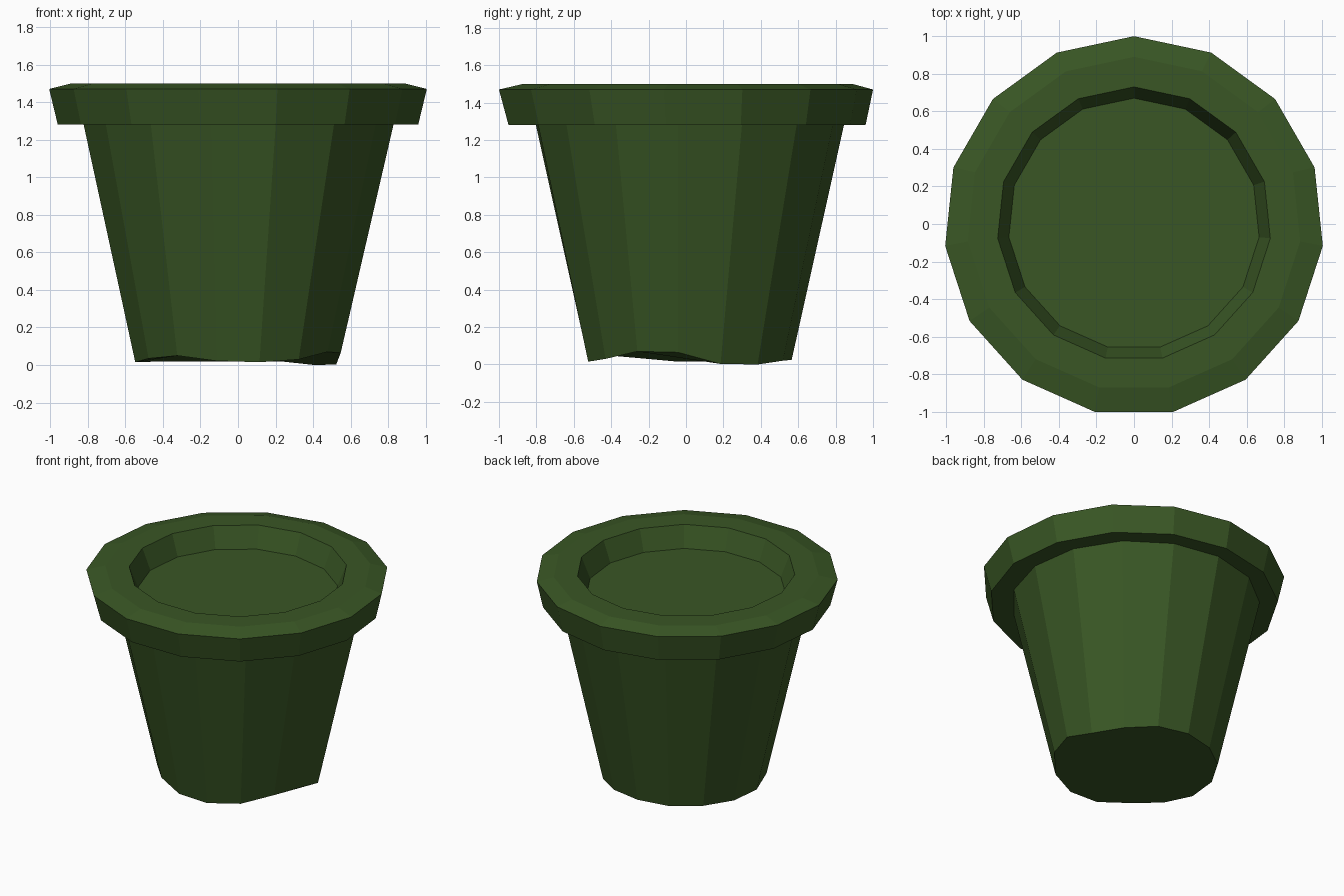
import bpy
import bmesh
from math import cos, sin, radians

SIDES = 15

cube = bpy.data.objects.get("Cube")
if cube:
    bpy.data.objects.remove(cube, do_unlink=True)

# One dark green for the whole pot
green = bpy.data.materials.new("dark_green")
green.use_nodes = True
colour = (0.041, 0.094, 0.018, 1.0)
green.diffuse_color = colour
green.node_tree.nodes["Principled BSDF"].inputs["Base Color"].default_value = colour


def ring(radius, z, shift=0.0, twist=0.0):
    """Points around the pot, clockwise from the back; z is a height or a list."""
    heights = z if isinstance(z, list) else [z] * SIDES
    points = []
    for i, h in enumerate(heights):
        a = radians(90 + twist - i * 360 / SIDES)
        points.append((radius * cos(a), radius * sin(a) + shift, h))
    return points


def loft(name, rings, cap_start=False, cap_end=False):
    """Flat-shaded skin through a list of rings."""
    bm = bmesh.new()
    loops = [[bm.verts.new(p) for p in r] for r in rings]
    for low, high in zip(loops, loops[1:]):
        for i in range(SIDES):
            j = (i + 1) % SIDES
            bm.faces.new((low[j], low[i], high[i], high[j]))
    if cap_start:
        bm.faces.new(loops[0])
    if cap_end:
        bm.faces.new(loops[-1][::-1])
    mesh = bpy.data.meshes.new(name)
    bm.to_mesh(mesh)
    bm.free()
    mesh.materials.append(green)
    obj = bpy.data.objects.new(name, mesh)
    bpy.context.collection.objects.link(obj)
    return obj


# Tapered body with an uneven, hand-cut foot
foot = [0.025, 0.02, 0.0, 0.003, 0.065, 0.07, 0.03, 0.015,
        0.022, 0.05, 0.035, 0.015, 0.015, 0.02, 0.02]
loft("pot_body", [ring(0.55, foot, 0.015), ring(0.83, 1.28, 0.015, 2)],
     cap_start=True)

# Flared rim: underside, outer wall, bevel, flat lip, inner wall and floor
loft("pot_rim", [
    ring(0.83, 1.28, 0.015, 2),
    ring(0.965, 1.28, -0.005),
    ring(1.011, 1.47, -0.011),
    ring(0.89, 1.5),
    ring(0.73, 1.5),
    ring(0.67, 1.35),
], cap_end=True)
